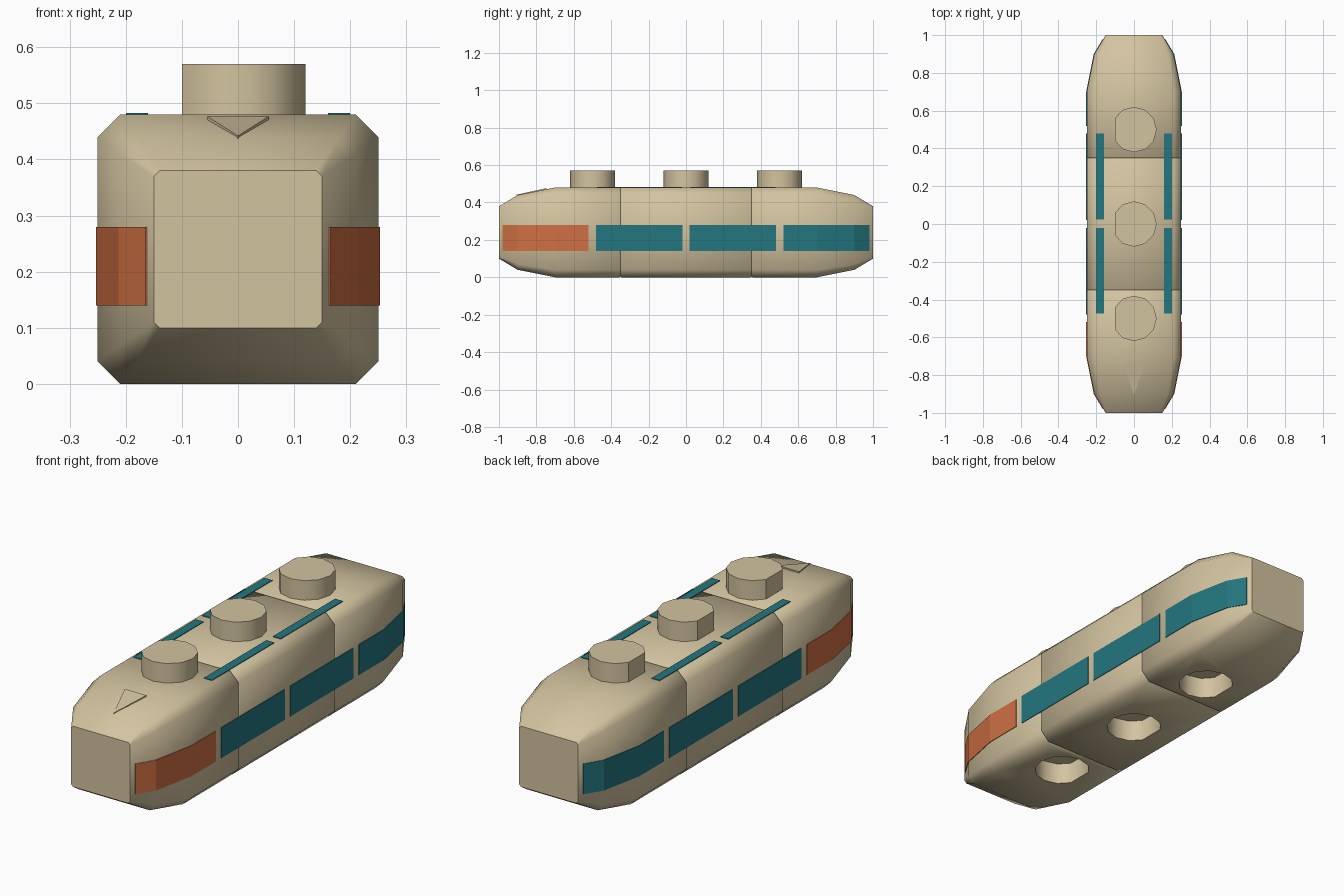
import bpy, bmesh, math

if "Cube" in bpy.data.objects:
    bpy.data.objects.remove(bpy.data.objects["Cube"])

def material(name, rgb):
    m = bpy.data.materials.new(name)
    m.diffuse_color = (*rgb, 1)
    m.use_nodes = True
    m.node_tree.nodes["Principled BSDF"].inputs["Base Color"].default_value = m.diffuse_color
    return m

TAN = material("tan", (0.65, 0.55, 0.35))
TEAL = material("teal", (0.017, 0.18, 0.21))
ORANGE = material("orange", (0.62, 0.16, 0.055))

def loft(name, rings, mat):
    """Solid skin through closed rings with equal point counts."""
    bm = bmesh.new()
    loops = [[bm.verts.new(p) for p in r] for r in rings]
    n = len(loops[0])
    for a, b in zip(loops, loops[1:]):
        for i in range(n):
            j = (i + 1) % n
            bm.faces.new((a[i], a[j], b[j], b[i]))
    bm.faces.new(loops[0])
    bm.faces.new(loops[-1])
    bmesh.ops.recalc_face_normals(bm, faces=bm.faces)
    me = bpy.data.meshes.new(name)
    bm.to_mesh(me)
    bm.free()
    ob = bpy.data.objects.new(name, me)
    bpy.context.collection.objects.link(ob)
    me.materials.append(mat)
    return ob

def smooth(ob, deg):
    bpy.ops.object.select_all(action='DESELECT')
    ob.select_set(True)
    bpy.context.view_layer.objects.active = ob
    bpy.ops.object.shade_smooth_by_angle(angle=math.radians(deg))

def section(y, w, z0, z1, c):
    """Chamfered rectangle across the hull."""
    return [(-w + c, y, z0), (w - c, y, z0), (w, y, z0 + c), (w, y, z1 - c),
            (w - c, y, z1), (-w + c, y, z1), (-w, y, z1 - c), (-w, y, z0 + c)]

def keyed_disc(name, y, r, z0, z1):
    """Twelve-sided peg with a flat on its -x side."""
    ring = []
    for k in range(12):
        if k == 6:
            continue
        a = k * math.pi / 6
        ring.append((max(r * math.cos(a), 0.02 - r), y + r * math.sin(a)))
    return loft(name, [[(px, py, z) for px, py in ring] for z in (z0, z1)], TAN)

# hull with tapered ends and two shallow seams
half = [(0.345, 0.25, 0, 0.48, 0.04), (0.35, 0.246, 0.004, 0.476, 0.04),
        (0.355, 0.25, 0, 0.48, 0.04), (0.7, 0.25, 0, 0.48, 0.04),
        (0.9, 0.21, 0.04, 0.44, 0.03), (1.0, 0.15, 0.10, 0.38, 0.01)]
rings = [section(-h[0], *h[1:]) for h in reversed(half)] + [section(*h) for h in half]
hull = loft("hull", rings, TAN)

# sockets below, pegs on top
for i, y in enumerate((-0.5, 0, 0.5)):
    cutter = keyed_disc("socket_cutter", y, 0.122, -0.1, 0.10)
    mod = hull.modifiers.new("socket", 'BOOLEAN')
    mod.operation = 'DIFFERENCE'
    mod.solver = 'EXACT'
    mod.object = cutter
    bpy.context.view_layer.objects.active = hull
    bpy.ops.object.modifier_apply(modifier=mod.name)
    bpy.data.objects.remove(cutter)
    smooth(keyed_disc(f"peg_{i + 1}", y, 0.12, 0.47, 0.57), 35)
smooth(hull, 50)

def hull_x(y):
    y = abs(y)
    if y <= 0.7:
        return 0.25
    return 0.25 - 0.2 * (y - 0.7) if y <= 0.9 else 0.21 - 0.6 * (y - 0.9)

# side windows wrapping the hull, and roof strips
for side, s in (("right", 1), ("left", -1)):
    for i, y0 in enumerate((-0.98, -0.48, 0.02, 0.52)):
        y1 = y0 + 0.46
        ys = sorted([y0, y1] + [b for b in (-0.9, -0.7, 0.7, 0.9) if y0 < b < y1])
        rings = []
        for y in ys:
            a, b = s * (hull_x(y) - 0.01), s * (hull_x(y) + 0.003)
            rings.append([(a, y, 0.14), (b, y, 0.14), (b, y, 0.28), (a, y, 0.28)])
        loft(f"{side}_window_{i + 1}", rings, TEAL if i else ORANGE)
    for i, y0 in enumerate((-0.475, 0.025)):
        rings = [[(s * 0.16, y, 0.47), (s * 0.20, y, 0.47), (s * 0.20, y, 0.483), (s * 0.16, y, 0.483)]
                 for y in (y0, y0 + 0.453)]
        loft(f"{side}_roof_strip_{i + 1}", rings, TEAL)

# direction arrow on the nose slope
arrow = [(0, -0.905, 0.439), (0.055, -0.745, 0.474), (-0.055, -0.745, 0.474)]
loft("nose_arrow", [[(x, y, z + d) for x, y, z in arrow] for d in (-0.012, 0.003)], TAN)
